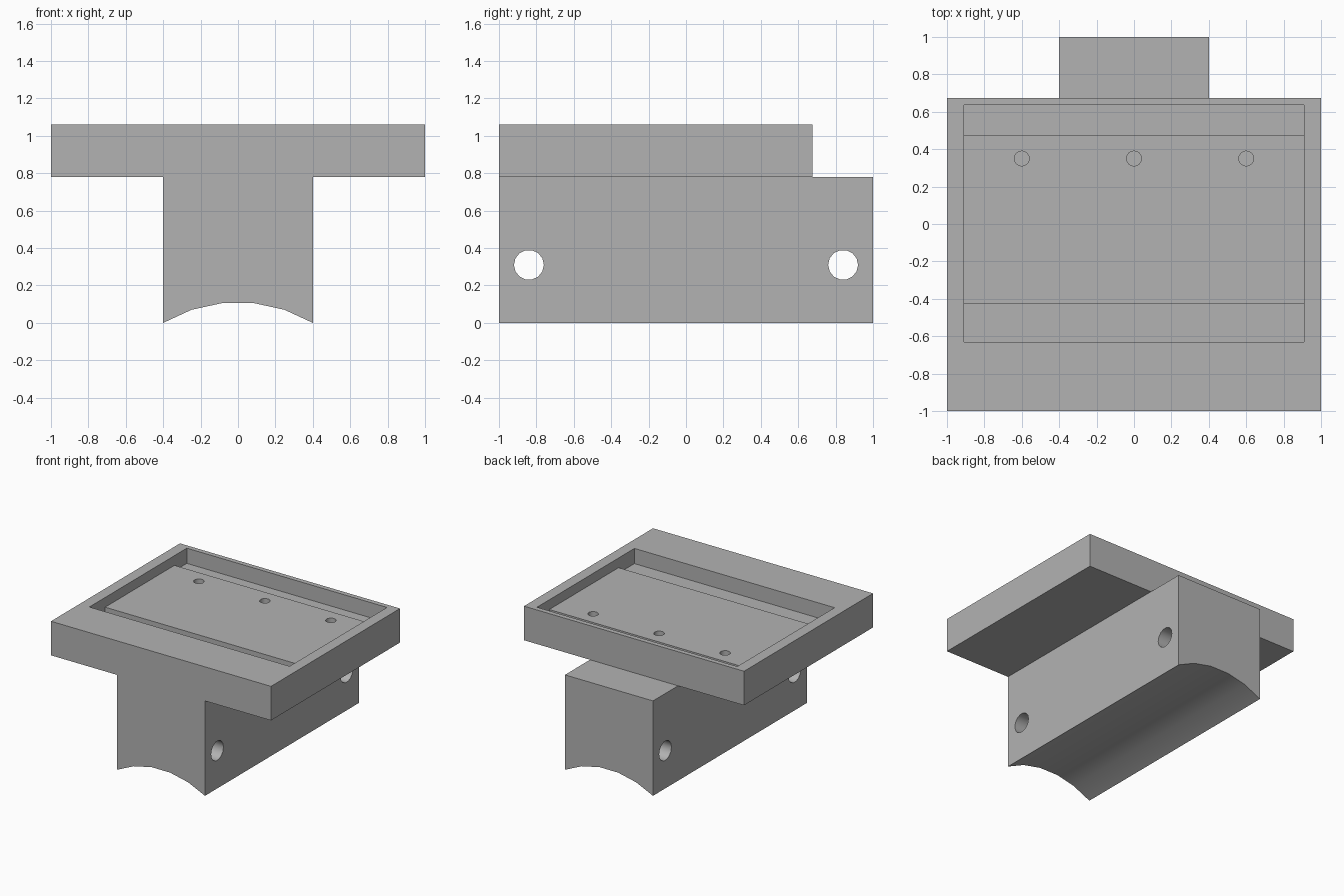
import bpy, bmesh, math
from mathutils import Matrix

if "Cube" in bpy.data.objects:
    bpy.data.objects.remove(bpy.data.objects["Cube"], do_unlink=True)

grey = bpy.data.materials.new("plain grey")
grey.use_nodes = True
grey.diffuse_color = (0.45, 0.45, 0.45, 1)
grey.node_tree.nodes["Principled BSDF"].inputs["Base Color"].default_value = (0.45, 0.45, 0.45, 1)

TOP, UNDERSIDE = 1.06, 0.78
LEDGE, FLOOR = TOP - 0.08, TOP - 0.125


def finish(name, bm):
    bmesh.ops.recalc_face_normals(bm, faces=bm.faces)
    mesh = bpy.data.meshes.new(name)
    bm.to_mesh(mesh)
    bm.free()
    mesh.materials.append(grey)
    obj = bpy.data.objects.new(name, mesh)
    bpy.context.collection.objects.link(obj)
    return obj


def prism(name, profile, y0, y1):
    """Extrude an x/z outline along y."""
    bm = bmesh.new()
    face = bm.faces.new([bm.verts.new((x, y0, z)) for x, z in profile])
    ext = bmesh.ops.extrude_face_region(bm, geom=[face])
    moved = [v for v in ext["geom"] if isinstance(v, bmesh.types.BMVert)]
    bmesh.ops.translate(bm, verts=moved, vec=(0, y1 - y0, 0))
    return finish(name, bm)


def box(name, half_x, y0, y1, z0, z1):
    return prism(name, [(-half_x, z0), (half_x, z0), (half_x, z1), (-half_x, z1)], y0, y1)


def rod(name, radius, length, sides, matrix):
    bm = bmesh.new()
    bmesh.ops.create_cone(bm, cap_ends=True, segments=sides, radius1=radius,
                          radius2=radius, depth=length, matrix=matrix)
    return finish(name, bm)


def combine(target, other, operation):
    """Apply a boolean and remove the helper."""
    mod = target.modifiers.new(operation, "BOOLEAN")
    mod.operation, mod.solver, mod.object = operation, "EXACT", other
    other.hide_render = True
    bpy.context.view_layer.objects.active = target
    bpy.ops.object.modifier_apply(modifier=mod.name)
    bpy.data.objects.remove(other, do_unlink=True)


# Front outline: wide table on a narrower stem with an arched foot
radius = 0.78
spread = math.asin(0.4 / radius)
angles = [spread * (1 - 2 * i / 5) for i in range(6)]
arch = [(radius * math.sin(a), radius * (math.cos(a) - math.cos(spread))) for a in angles]
outline = arch + [(-0.4, UNDERSIDE), (-1, UNDERSIDE), (-1, TOP), (1, TOP),
                  (1, UNDERSIDE), (0.4, UNDERSIDE)]
mount = prism("table_mount", outline, -1, 0.675)

# Stem reaching out behind the table
stem = arch + [(-0.4, UNDERSIDE), (0.4, UNDERSIDE)]
combine(mount, prism("stem_extension", stem, 0.675, 1), "UNION")

# Shallow tray with a deeper channel along its front and back
combine(mount, box("tray_cutter", 0.91, -0.63, 0.635, LEDGE, TOP + 0.1), "DIFFERENCE")
for y0, y1 in ((-0.63, -0.425), (0.475, 0.635)):
    combine(mount, box("channel_cutter", 0.91, y0, y1, FLOOR, TOP + 0.1), "DIFFERENCE")

# Blind screw holes in the tray
for x in (-0.6, 0, 0.6):
    place = Matrix.Translation((x, 0.35, LEDGE))
    combine(mount, rod("screw_hole_cutter", 0.04, 0.24, 16, place), "DIFFERENCE")

# Cross holes through the stem
for y in (-0.84, 0.84):
    place = Matrix.Translation((0, y, 0.31)) @ Matrix.Rotation(math.pi / 2, 4, "Y")
    combine(mount, rod("cross_hole_cutter", 0.08, 1.2, 14, place), "DIFFERENCE")

bpy.ops.object.select_all(action="DESELECT")
mount.select_set(True)
bpy.context.view_layer.objects.active = mount
bpy.ops.object.shade_smooth_by_angle(angle=math.radians(30))
